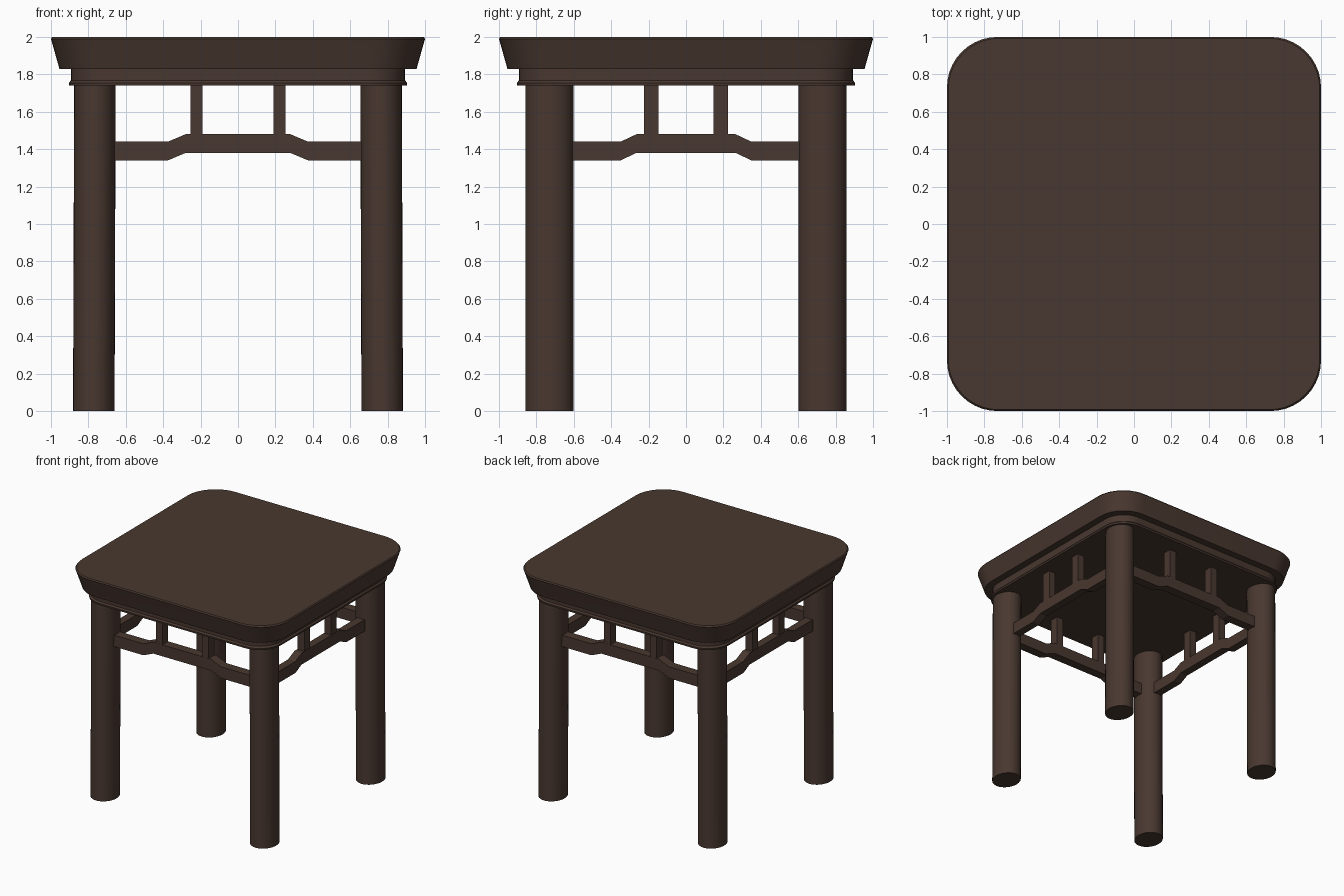
import bpy, bmesh, math

if "Cube" in bpy.data.objects:
    bpy.data.objects.remove(bpy.data.objects["Cube"])

wood = bpy.data.materials.new("dark brown wood")
wood.diffuse_color = (0.066, 0.039, 0.029, 1)
wood.use_nodes = True
wood.node_tree.nodes["Principled BSDF"].inputs["Base Color"].default_value = wood.diffuse_color


def finish(name, bm, smooth=True):
    bmesh.ops.recalc_face_normals(bm, faces=bm.faces)
    me = bpy.data.meshes.new(name)
    bm.to_mesh(me)
    bm.free()
    ob = bpy.data.objects.new(name, me)
    bpy.context.collection.objects.link(ob)
    me.materials.append(wood)
    if smooth:
        bpy.ops.object.select_all(action='DESELECT')
        ob.select_set(True)
        bpy.context.view_layer.objects.active = ob
        bpy.ops.object.shade_smooth_by_angle(angle=math.radians(35))
    return ob


def loft(name, rings):
    """Closed solid from a stack of equal-length point rings."""
    bm = bmesh.new()
    loops = [[bm.verts.new(p) for p in r] for r in rings]
    n = len(loops[0])
    for a, b in zip(loops, loops[1:]):
        for i in range(n):
            j = (i + 1) % n
            bm.faces.new((a[i], a[j], b[j], b[i]))
    bm.faces.new(loops[0][::-1])
    bm.faces.new(loops[-1])
    return finish(name, bm)


def rounded_square(h, r, z, seg=10):
    pts = []
    for k, (sx, sy) in enumerate(((1, 1), (-1, 1), (-1, -1), (1, -1))):
        for i in range(seg + 1):
            a = math.pi / 2 * (k + i / seg)
            pts.append((sx * (h - r) + r * math.cos(a),
                        sy * (h - r) + r * math.sin(a), z))
    return pts


def ellipse(cx, cy, rx, ry, z, n=32):
    return [(cx + rx * math.cos(math.tau * i / n),
             cy + ry * math.sin(math.tau * i / n), z) for i in range(n)]


# Seat slab, flaring outwards to the top
loft("seat", [rounded_square(h, r, z) for h, r, z in (
    (0.955, 0.25, 1.83), (0.997, 0.27, 1.98), (1.0, 0.27, 1.99), (0.993, 0.27, 2.0))])

# Recessed apron with a small lip at the bottom
loft("apron", [rounded_square(h, r, z) for h, r, z in (
    (0.902, 0.2, 1.74), (0.904, 0.2, 1.755), (0.893, 0.2, 1.768), (0.893, 0.2, 1.835))])

# Four round legs
for sy, end in ((-1, "front"), (1, "back")):
    for sx, side in ((-1, "left"), (1, "right")):
        loft(f"{end}_{side}_leg", [
            ellipse(sx * 0.771, sy * 0.73, 0.111, 0.129, 0),
            ellipse(sx * 0.765, sy * 0.73, 0.111, 0.129, 1.745)])


def box(name, c, s):
    bm = bmesh.new()
    bmesh.ops.create_cube(bm, size=1)
    for v in bm.verts:
        v.co = [c[i] + v.co[i] * s[i] for i in range(3)]
    return finish(name, bm, False)


def stretcher(name, place, half, outer, inner, thick):
    """Humpbacked rail; place(u, w, z) maps along / across / up to the world."""
    line = [(-half, 1.34), (-outer, 1.34), (-inner, 1.38),
            (inner, 1.38), (outer, 1.34), (half, 1.34)]
    bm = bmesh.new()
    rows = []
    for u, z in line:
        rows.append([bm.verts.new(place(u, w * thick / 2, z + dz))
                     for w, dz in ((-1, 0), (1, 0), (1, 0.1), (-1, 0.1))])
    for a, b in zip(rows, rows[1:]):
        for i in range(4):
            j = (i + 1) % 4
            bm.faces.new((a[i], a[j], b[j], b[i]))
    bm.faces.new(rows[0])
    bm.faces.new(rows[-1])
    return finish(name, bm, False)


# Humpbacked stretchers with two short struts each
for s, fb, lr in ((-1, "front", "left"), (1, "back", "right")):
    stretcher(f"{fb}_stretcher", lambda u, w, z: (u, s * 0.73 + w, z),
              0.68, 0.375, 0.28, 0.08)
    stretcher(f"{lr}_stretcher", lambda u, w, z: (s * 0.765 + w, u, z),
              0.63, 0.35, 0.265, 0.07)
    for t in (-1, 1):
        box(f"{fb}_strut", (t * 0.223, s * 0.73, 1.605), (0.064, 0.078, 0.28))
        box(f"{lr}_strut", (s * 0.765, t * 0.185, 1.605), (0.064, 0.078, 0.28))
